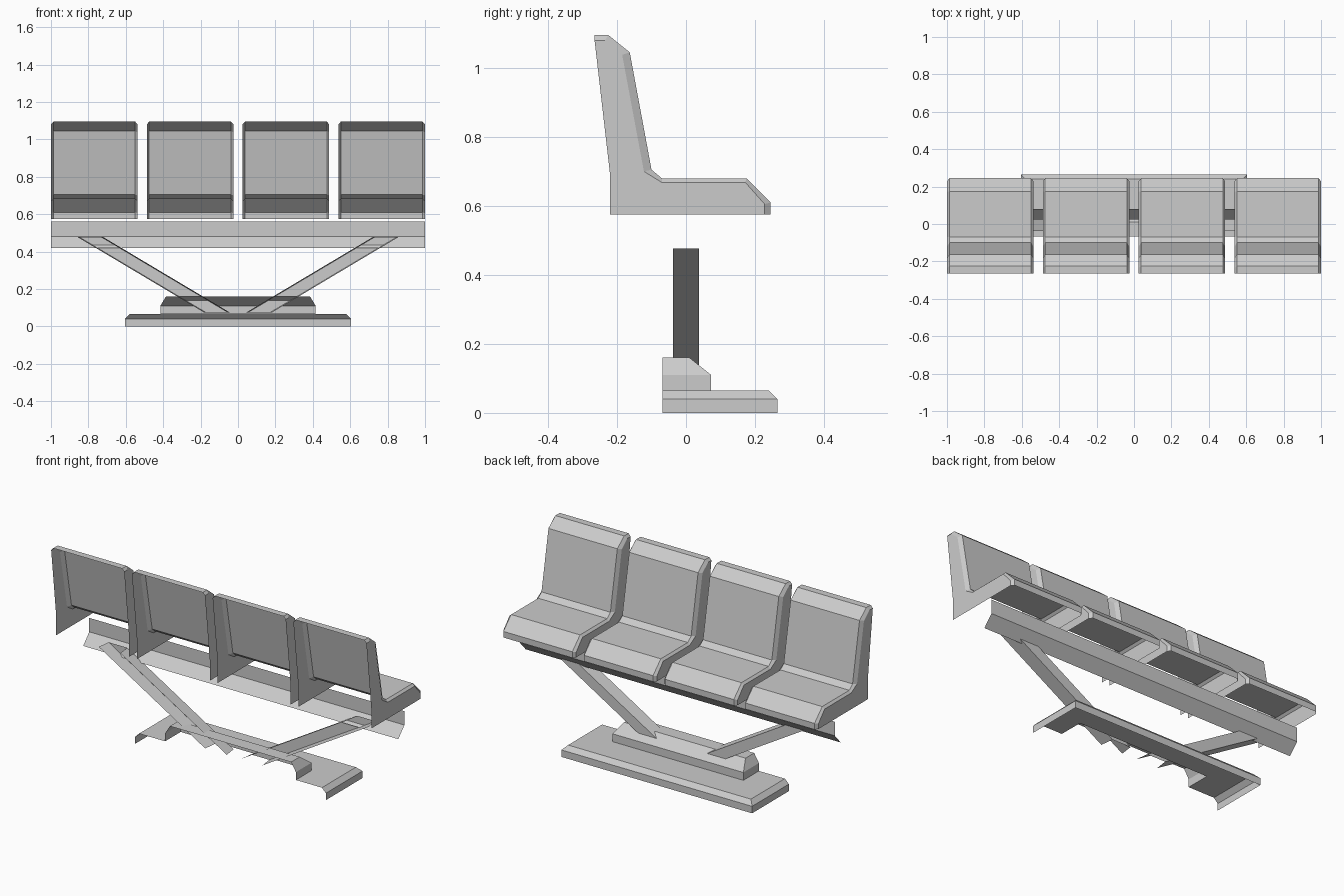
import bpy

if "Cube" in bpy.data.objects:
    bpy.data.objects.remove(bpy.data.objects["Cube"])


def loft(name, rows, cap_first=None, cap_last=None):
    """Open sheet through equal rows of points, with optional end faces.
    A cap is a list of extra points closing that row into a polygon."""
    n = len(rows[0])
    verts = [p for row in rows for p in row]
    faces = []
    for r in range(len(rows) - 1):
        a, b = r * n, (r + 1) * n
        faces += [(a + i, a + i + 1, b + i + 1, b + i) for i in range(n - 1)]
    for extra, start, flip in ((cap_first, 0, True), (cap_last, len(verts) - n, False)):
        if extra is None:
            continue
        loop = list(range(start, start + n))
        loop += range(len(verts), len(verts) + len(extra))
        verts += extra
        faces.append(loop[::-1] if flip else loop)
    mesh = bpy.data.meshes.new(name)
    mesh.from_pydata(verts, [], faces)
    obj = bpy.data.objects.new(name, mesh)
    bpy.context.collection.objects.link(obj)
    return obj


# Seat shells: side profile and slightly larger panel profile (y, z), chamfer between
side = [(-.265, 1.08), (-.235, 1.08), (-.185, 1.038), (-.122, .70),
        (-.07, .668), (.172, .668), (.228, .605), (.228, .575)]
panel = [(-.265, 1.095), (-.225, 1.095), (-.163, 1.045), (-.10, .705),
         (-.07, .68), (.175, .68), (.245, .61), (.245, .575)]
rear = [(-.22, .575), (-.22, .69)]
HALF, CHAMFER, PITCH = .2315, .013, .5123


def at_x(x, pts):
    return [(x, y, z) for y, z in pts]


for k in range(4):
    cx = (k - 1.5) * PITCH
    r, l = cx + HALF, cx - HALF
    loft(f"seat_{k + 1}",
         [at_x(r, side), at_x(r - CHAMFER, panel), at_x(l + CHAMFER, panel), at_x(l, side)],
         at_x(r, rear), at_x(l, rear))

# Bent beam under the seats
beam = [(.08, .56), (.08, .48), (.025, .42)]
loft("beam", [at_x(1, beam), at_x(-1, beam)])

# Slanted channel legs, open towards -y, cut level at both ends
section = [(.857, -.038), (.847, .038), (.73, .038), (.72, -.038)]
for s, label in ((1, "right"), (-1, "left")):
    top = [(s * x, y, .477) for x, y in section]
    foot = [(s * (x - .675), y, .075) for x, y in section]
    loft(f"{label}_leg", [foot, top] if s > 0 else [top, foot])

# Stepped base shell, open at the rear and below: (half width, front y, z)
steps = [(.605, .265, 0), (.605, .265, .04), (.58, .24, .065),
         (.415, .073, .065), (.415, .073, .11), (.385, .01, .16)]
BACK = -.068
loft("base", [[(w, BACK, z), (w, y, z), (-w, y, z), (-w, BACK, z)] for w, y, z in steps],
     cap_last=[])
